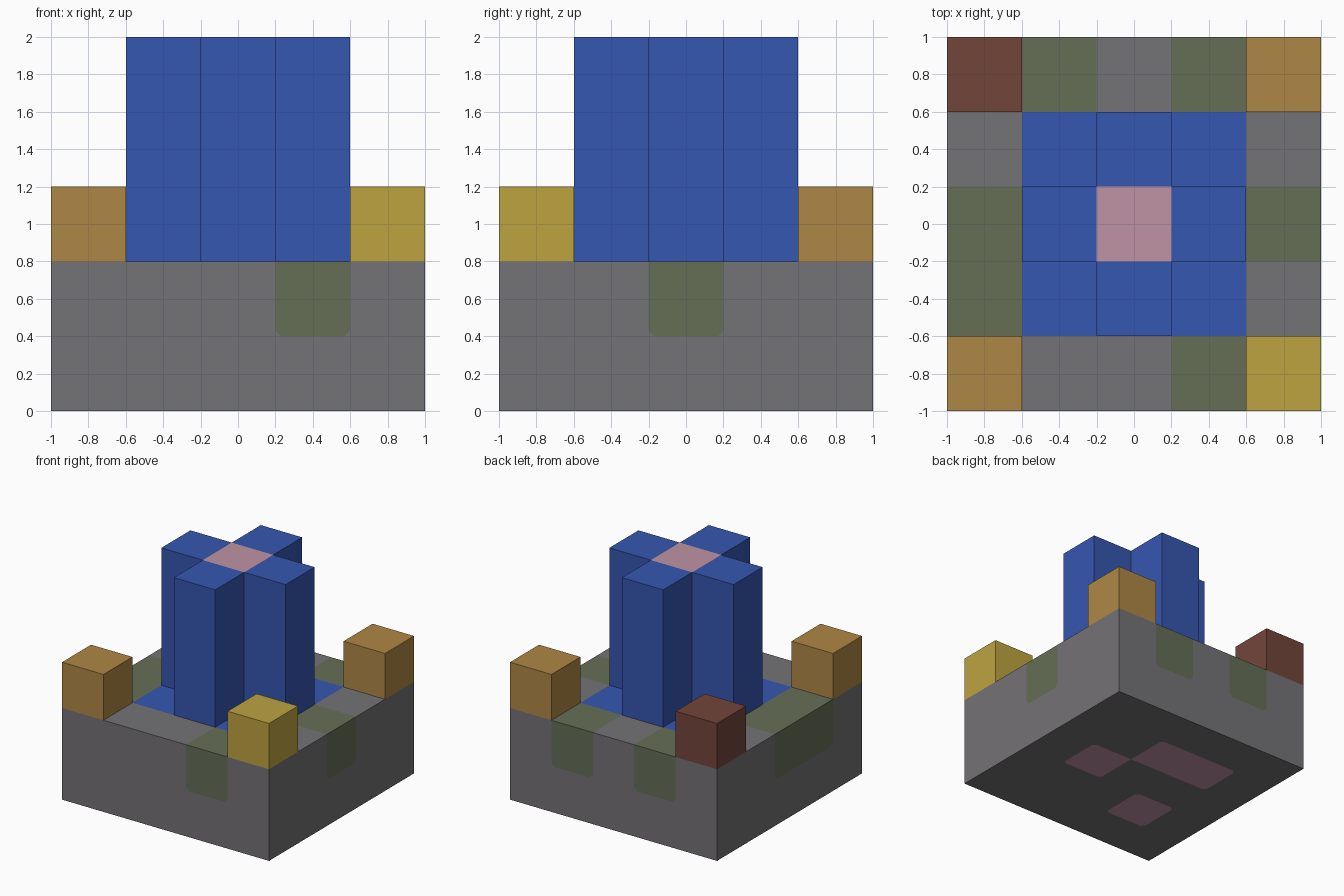
import bpy
import bmesh
from mathutils import Vector

default = bpy.data.objects.get("Cube")
if default:
    bpy.data.objects.remove(default, do_unlink=True)

CELL = 0.4


def material(name, hex_code):
    """Flat material from an sRGB hex colour, converted to linear."""
    srgb = [c / 255 for c in bytes.fromhex(hex_code)]
    color = [c / 12.92 if c < 0.04 else ((c + 0.055) / 1.055) ** 2.4 for c in srgb] + [1]
    mat = bpy.data.materials.new(name)
    mat.use_nodes = True
    mat.diffuse_color = color
    bsdf = next(n for n in mat.node_tree.nodes if n.type == 'BSDF_PRINCIPLED')
    bsdf.inputs["Base Color"].default_value = color
    return mat


GRAY = material("stone gray", "747275")
GREEN = material("moss green", "656E56")
BLUE = material("bright blue", "3557B1")
PINK = material("dusty pink", "C093A5")
ORANGE = material("ochre orange", "AF8745")
YELLOW = material("mustard yellow", "BEA341")
RED = material("brick red", "72453A")


def finish(bm, name, mats):
    bmesh.ops.recalc_face_normals(bm, faces=bm.faces)
    mesh = bpy.data.meshes.new(name)
    bm.to_mesh(mesh)
    bm.free()
    for mat in mats:
        mesh.materials.append(mat)
    obj = bpy.data.objects.new(name, mesh)
    bpy.context.collection.objects.link(obj)
    return obj


def box(bm, center, size):
    verts = bmesh.ops.create_cube(bm, size=1)["verts"]
    bmesh.ops.scale(bm, vec=size, verts=verts)
    bmesh.ops.translate(bm, vec=center, verts=verts)


def cut(bm, axis, position):
    normal = Vector((0, 0, 0))
    normal[axis] = 1
    bmesh.ops.bisect_plane(bm, geom=bm.verts[:] + bm.edges[:] + bm.faces[:],
                           plane_co=normal * position, plane_no=normal)


# Base: a block cut into cells, coloured cell by cell
MOSS = {(-1, 2), (1, 2), (-2, 0), (2, 0), (-2, -1), (1, -2)}
UNDERSIDE = {(1, 0), (0, 1), (-1, 1), (-1, -1)}


def base_color(face):
    center = face.calc_center_median() - face.normal * CELL / 2
    cell = (round(center.x / CELL), round(center.y / CELL))
    if face.normal.z < -0.5:
        return 3 if cell in UNDERSIDE else 0
    if center.z > CELL:
        if cell in MOSS:
            return 1
        if max(abs(cell[0]), abs(cell[1])) < 2:
            return 2
    return 0


bm = bmesh.new()
box(bm, (0, 0, CELL), (2, 2, 2 * CELL))
for axis in (0, 1):
    for step in (-1.5, -0.5, 0.5, 1.5):
        cut(bm, axis, step * CELL)
cut(bm, 2, CELL)
bm.normal_update()
for face in bm.faces:
    face.material_index = base_color(face)

# Soften lone corners of the painted patches on the sides and underside
corners = []
for v in bm.verts:
    flat = all(f.normal.dot(v.link_faces[0].normal) > 0.9 for f in v.link_faces)
    painted = sum(f.material_index > 0 for f in v.link_faces)
    if flat and painted == 1 and v.co.z < CELL * 1.5:
        corners.append(v)
softened = bmesh.ops.bevel(bm, geom=corners, offset=0.03, offset_type='OFFSET',
                           segments=1, profile=0.5, affect='VERTICES')
for face in softened["faces"]:
    if face.calc_area() < 0.01:
        face.material_index = 0
finish(bm, "base", [GRAY, GREEN, BLUE, PINK])

# Tower: plus-shaped plan raised above the base, with a pink centre cap
bm = bmesh.new()
bottom, top = 2 * CELL, 5 * CELL
bmesh.ops.create_grid(bm, x_segments=3, y_segments=3, size=1.5 * CELL)
bmesh.ops.translate(bm, vec=(0, 0, bottom), verts=bm.verts)
outer = [f for f in bm.faces
         if min(abs(f.calc_center_median().x), abs(f.calc_center_median().y)) > CELL / 2]
bmesh.ops.delete(bm, geom=outer, context='FACES')
raised = bmesh.ops.extrude_face_region(bm, geom=bm.faces[:], use_keep_orig=True)["geom"]
bmesh.ops.translate(bm, vec=(0, 0, top - bottom),
                    verts=[g for g in raised if isinstance(g, bmesh.types.BMVert)])
for face in bm.faces:
    middle = face.calc_center_median()
    face.material_index = int(middle.z > top - 0.01 and middle.xy.length < 0.1)
finish(bm, "tower", [BLUE, PINK])

# Corner blocks
for name, sx, sy, mat in (("front_right_block", -1, -1, ORANGE),
                          ("back_left_block", 1, 1, ORANGE),
                          ("front_left_block", 1, -1, YELLOW),
                          ("back_right_block", -1, 1, RED)):
    bm = bmesh.new()
    box(bm, (sx * 2 * CELL, sy * 2 * CELL, 2.5 * CELL), (CELL, CELL, CELL))
    finish(bm, name, [mat])
